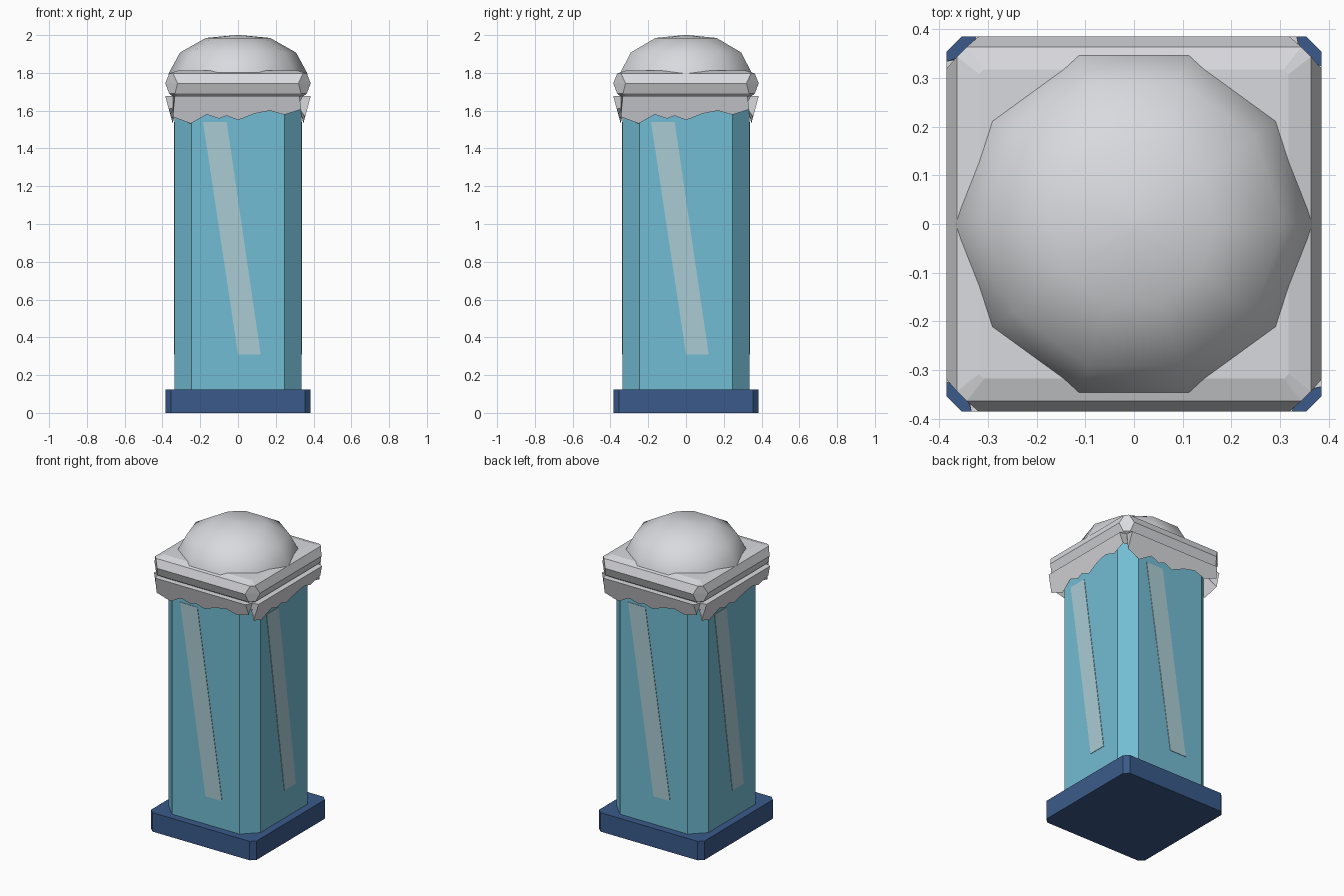
import bpy, bmesh, math

if "Cube" in bpy.data.objects:
    bpy.data.objects.remove(bpy.data.objects["Cube"])


def material(name, r, g, b):
    lin = [((c / 255 + 0.055) / 1.055) ** 2.4 for c in (r, g, b)]
    m = bpy.data.materials.new(name)
    m.diffuse_color = (*lin, 1)
    m.use_nodes = True
    m.node_tree.nodes["Principled BSDF"].inputs["Base Color"].default_value = m.diffuse_color
    return m


NAVY = material("navy blue", 58, 90, 138)
TEAL = material("ice teal", 114, 188, 211)
PALE = material("pale reflection", 170, 204, 212)
SNOW = material("snow white", 217, 218, 222)


def make(name, verts, faces, mat, smooth=False):
    me = bpy.data.meshes.new(name)
    me.from_pydata(verts, [], faces)
    bm = bmesh.new()
    bm.from_mesh(me)
    bmesh.ops.recalc_face_normals(bm, faces=bm.faces)
    for f in bm.faces:
        f.smooth = smooth
    bm.to_mesh(me)
    bm.free()
    me.materials.append(mat)
    ob = bpy.data.objects.new(name, me)
    bpy.context.collection.objects.link(ob)
    return ob


def loft(name, rings, mat, smooth=False):
    """Join equal-length rings of points and close both ends."""
    n = len(rings[0])
    verts = [p for ring in rings for p in ring]
    faces = [(k * n + i, k * n + (i + 1) % n, (k + 1) * n + (i + 1) % n, (k + 1) * n + i)
             for k in range(len(rings) - 1) for i in range(n)]
    faces.append(tuple(range(n)))
    faces.append(tuple(range((len(rings) - 1) * n, len(rings) * n)))
    return make(name, verts, faces, mat, smooth)


def turn(p, k):
    """Rotate a point by k quarter turns about z."""
    x, y, z = p
    for _ in range(k):
        x, y = -y, x
    return (x, y, z)


def octagon(h, c, z):
    """Square of half width h with corners cut by c."""
    return [turn(p, k) for k in range(4) for p in ((-h + c, -h, z), (h - c, -h, z))]


# base and pillar
loft("base", [octagon(0.385, 0.03, 0), octagon(0.385, 0.03, 0.125)], NAVY)
loft("pillar", [octagon(0.336, 0.09, 0.12), octagon(0.336, 0.09, 1.72)], TEAL)

# slanted reflection plate on each side
for k in range(4):
    outline = [(-0.185, 1.54), (0.0, 0.31), (0.12, 0.31), (-0.06, 1.54)]
    loft(f"reflection_{k + 1}",
         [[turn((x, y, z), k) for x, z in outline] for y in (-0.334, -0.339)], PALE)

# snow skirt with a ragged lower edge and folded corners
EDGE = [(-0.345, 1.567), (-0.25, 1.532), (-0.165, 1.58), (-0.10, 1.558),
        (-0.06, 1.573), (0.0, 1.55), (0.09, 1.585), (0.17, 1.60),
        (0.245, 1.578), (0.335, 1.607)]
TOP = 1.677
inner, upper, lower = [], [], []
for k in range(4):
    for x, z in EDGE:
        inner.append(turn((x * 0.85, -0.31, TOP), k))
        upper.append(turn((x * 0.97, -0.385, TOP), k))
        lower.append(turn((x, -0.385 + 0.27 * (TOP - z), z), k))
    # inward fold at the corner
    inner.append(turn((0.28, -0.28, TOP), k))
    upper.append(turn((0.343, -0.343, TOP), k))
    lower.append(turn((0.315, -0.315, 1.625), k))
n = len(inner)
faces = []
for a, b in ((0, 1), (1, 2), (2, 0)):
    for i in range(n):
        j = (i + 1) % n
        faces.append((a * n + i, a * n + j, b * n + j, b * n + i))
make("snow_skirt", inner + upper + lower, faces, SNOW)

# bevelled snow slab
loft("snow_slab", [octagon(0.345, 0.03, 1.675), octagon(0.364, 0.03, 1.69),
                   octagon(0.385, 0.065, 1.745), octagon(0.364, 0.02, 1.797),
                   octagon(0.318, 0.01, 1.812)], SNOW)

# ten-sided smooth snow dome
profile = [(0.372, 1.76), (0.366, 1.80), (0.307, 1.908), (0.17, 1.985), (0.012, 2.0)]
dome = loft("snow_dome",
            [[(r * math.cos(math.tau * i / 10), r * math.sin(math.tau * i / 10), z)
              for i in range(10)] for r, z in profile], SNOW, True)
dome.data.polygons[-2].use_smooth = False
